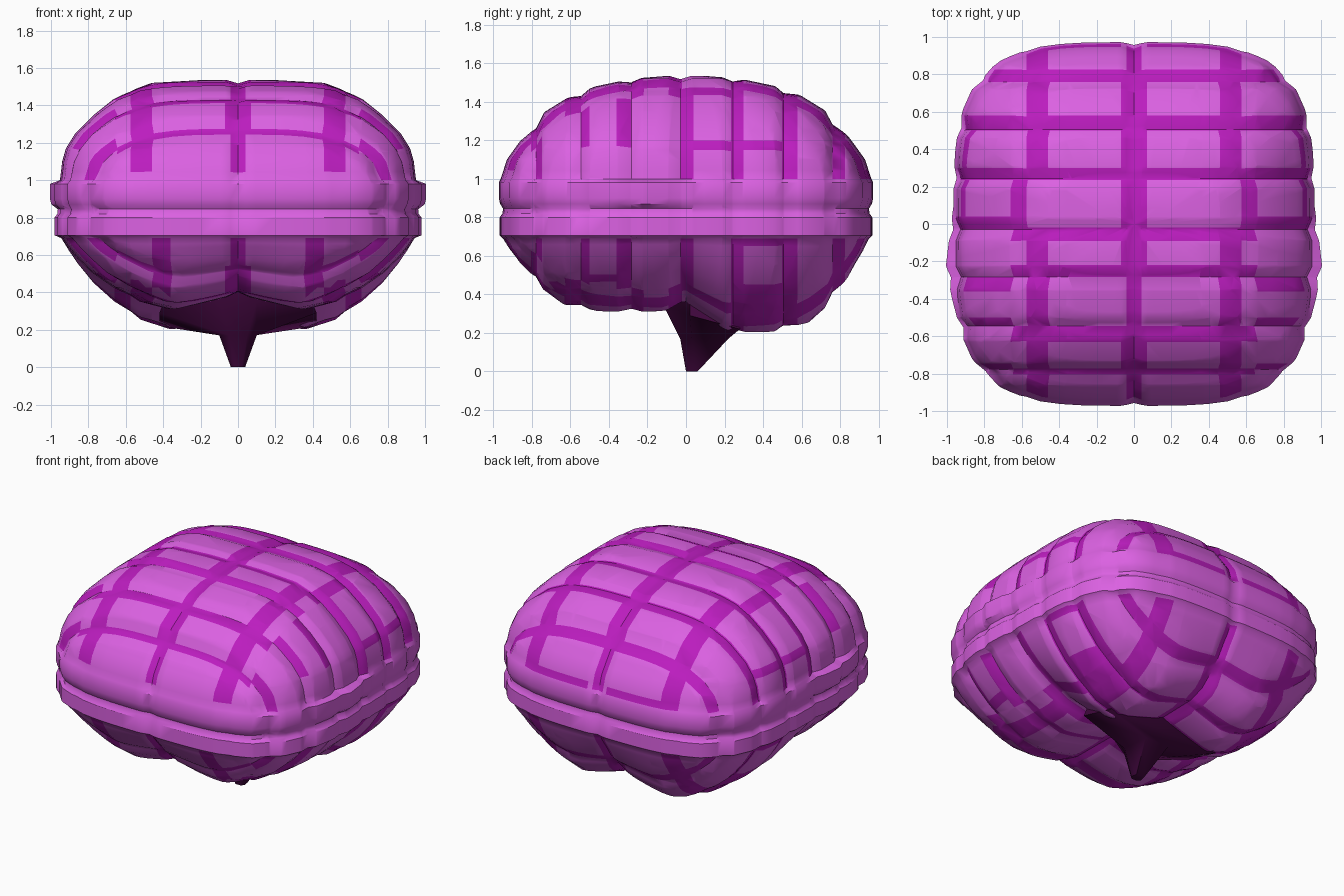
import bpy, bmesh, math
from mathutils import Vector

if "Cube" in bpy.data.objects:
    bpy.data.objects.remove(bpy.data.objects["Cube"])


def material(name, rgb):
    m = bpy.data.materials.new(name)
    m.diffuse_color = (*rgb, 1)
    m.use_nodes = True
    m.node_tree.nodes["Principled BSDF"].inputs["Base Color"].default_value = m.diffuse_color
    return m


PINK = material("orchid pink", (0.71, 0.12, 0.76))
MAGENTA = material("deep magenta", (0.50, 0.012, 0.52))
DARK = material("dark plum", (0.05, 0.002, 0.045))


def make_object(name, bm, mats, angle):
    bmesh.ops.recalc_face_normals(bm, faces=bm.faces)
    me = bpy.data.meshes.new(name)
    bm.to_mesh(me)
    bm.free()
    for m in mats:
        me.materials.append(m)
    ob = bpy.data.objects.new(name, me)
    bpy.context.collection.objects.link(ob)
    bpy.ops.object.select_all(action='DESELECT')
    ob.select_set(True)
    bpy.context.view_layer.objects.active = ob
    bpy.ops.object.shade_smooth_by_angle(angle=math.radians(angle))
    return ob


def loft(bm, rings):
    loops = [[bm.verts.new(p) for p in r] for r in rings]
    for a, b in zip(loops, loops[1:]):
        n = len(a)
        for i in range(n):
            bm.faces.new((a[i], a[(i + 1) % n], b[(i + 1) % n], b[i]))
    for loop in (loops[0], loops[-1]):      # fan caps
        c = sum((v.co for v in loop), Vector()) / len(loop)
        cv = bm.verts.new(c)
        for i in range(len(loop)):
            bm.faces.new((loop[i], loop[(i + 1) % len(loop)], cv))


# ---- brain body: (z, half width, half depth) of rounded-square rings
PROFILE = [(.19, .12, .2), (.20, .38, .56), (.25, .53, .67), (.35, .67, .76),
           (.45, .78, .83), (.55, .86, .88), (.62, .905, .92), (.69, .945, .95),
           (.705, .965, .967), (.80, .965, .967), (.82, .95, .953),
           (.845, .948, .95), (.87, .958, .965), (.90, .965, .972),
           (.98, .965, .972), (1.0, .952, .962), (1.10, .94, .93),
           (1.17, .92, .88), (1.25, .87, .82), (1.35, .77, .73),
           (1.43, .67, .60), (1.48, .58, .47), (1.52, .46, .28), (1.535, .2, .09)]
SEG, POWER = 64, 3.7


def ring(z, ax, ay):
    pts = []
    for i in range(SEG):
        t = 2 * math.pi * i / SEG
        c, s = math.cos(t), math.sin(t)
        r = (abs(c) ** POWER + abs(s) ** POWER) ** (-1 / POWER)
        pts.append((ax * r * c, ay * r * s, z))
    return pts


bm = bmesh.new()
loft(bm, [ring(*p) for p in PROFILE])

# groove lines and the coloured strips beside them
Y_LINES = (-.80, -.56, -.29, -.03, .25, .52, .78)
X_LINES = (-.58, 0, .58)
TOP_BANDS = ((-.82, -.79), (-.63, -.56), (-.29, -.22), (-.09, -.02),
             (.24, .30), (.51, .58), (.78, .83))
SIDE_BANDS = ((-.80, -.75), (-.56, -.50), (-.36, -.29), (-.03, .04),
              (.24, .30), (.51, .58), (.78, .83))
X_CUTS = (.04, .07, .36, .46, .66)
WIDTH = .06


def cut(axis, value):
    no = [0, 0, 0]
    no[axis] = 1
    co = [v * value for v in no]
    bmesh.ops.bisect_plane(bm, geom=bm.verts[:] + bm.edges[:] + bm.faces[:],
                           dist=1e-4, plane_co=co, plane_no=no)


y_cuts = {e for band in TOP_BANDS + SIDE_BANDS for e in band}
for y in Y_LINES:
    y_cuts |= {round(y - WIDTH, 2), y, round(y + WIDTH, 2)}
for y in sorted(y_cuts):
    cut(1, y)
for x in X_LINES + X_CUTS + tuple(-c for c in X_CUTS):
    cut(0, x)
for z in (.40, .65, 1.045, 1.15, 1.20, 1.455):
    cut(2, z)

# colour strips by position
for f in bm.faces:
    c = f.calc_center_median()
    x, y, z = abs(c.x), c.y, c.z
    side = x > .66
    low_front = z < .69 and y < -.7
    strip = any(a < y < b for a, b in (SIDE_BANDS if side else TOP_BANDS))
    if side and 1.0 < z < 1.17 and -.7 < y < -.05:
        strip = False                        # lower ends of the side strips stay pink
    if low_front and x < .36:
        strip = False
    wide_row = -.02 < y < .25
    thin_row = -.56 < y < -.29 or abs(y) > .83
    strip |= x < (.04 if thin_row else .07)
    if low_front:
        strip |= .36 < x < .46
    elif wide_row:
        strip |= .58 < x < .66
    else:
        strip |= .46 < x < .58
    strip |= y > .83 and 1.0 < z < 1.045 and .07 < x < .58
    strip |= 1.15 < z < 1.2 and 0 < y < .58 and side
    strip |= .40 < z < .45 and -.56 < y < -.29 and side
    strip |= .65 < z < .69 and .25 < y < .52 and side
    strip |= z < .45 and .24 < y < .58 and x > .5
    if y < -.8 and 1.0 < z < 1.045:
        strip = False
    f.material_index = int(strip and not .69 < z < 1.0)


def lerp_depth(y):
    # depth of the underside: shallow front lobes, notch, deep rear lobes
    pts = ((-2, .79), (-.12, .77), (0, .68), (.22, .99), (2, 1))
    for (a, p), (b, q) in zip(pts, pts[1:]):
        if y <= b:
            return p + (q - p) * (y - a) / (b - a)


# shape the underside, the side bulge and the grooves
for v in bm.verts:
    x, y, z = v.co
    gy = max(0, 1 - min(abs(y - l) for l in Y_LINES) / WIDTH)
    gx = max(max(0, 1 - abs(x - l) / WIDTH) * (1 if l == 0 else .35)
             for l in X_LINES)
    k = 1 - .026 * max(gx, gy)
    if .695 < z < .995:
        bulge = .043 if z > .85 else .018
        x *= 1 + bulge * max(0, 1 - abs(y + .22) / .32)
        k = 1 - .6 * (1 - k)
    elif z < .689:
        d = (.69 - z) * lerp_depth(y)
        d *= 1 - .22 * max(0, 1 - abs(x) / .33)
        z = .69 - d
    if .68 < z < 1.001:                      # keep belt heights level
        v.co = (x * k, y * k, z)
    else:
        v.co = (x * k, y * k, .85 + (z - .85) * k)

make_object("brain_body", bm, (PINK, MAGENTA), 35)

# ---- brain stem: wedge tapering to the ground
half = [[(.10, -.12, .35), (.42, .02, .29), (.42, .28, .22)],
        [(.05, -.03, .17), (.10, .03, .17), (.09, .22, .17)],
        [(.02, 0, 0), (.038, .02, 0), (.03, .06, 0)]]
half.insert(0, [(x * .8, y, .5) for x, y, z in half[0]])
bm = bmesh.new()
loft(bm, [h + [(-x, y, z) for x, y, z in reversed(h)] for h in half])
make_object("brain_stem", bm, (DARK,), 60)
